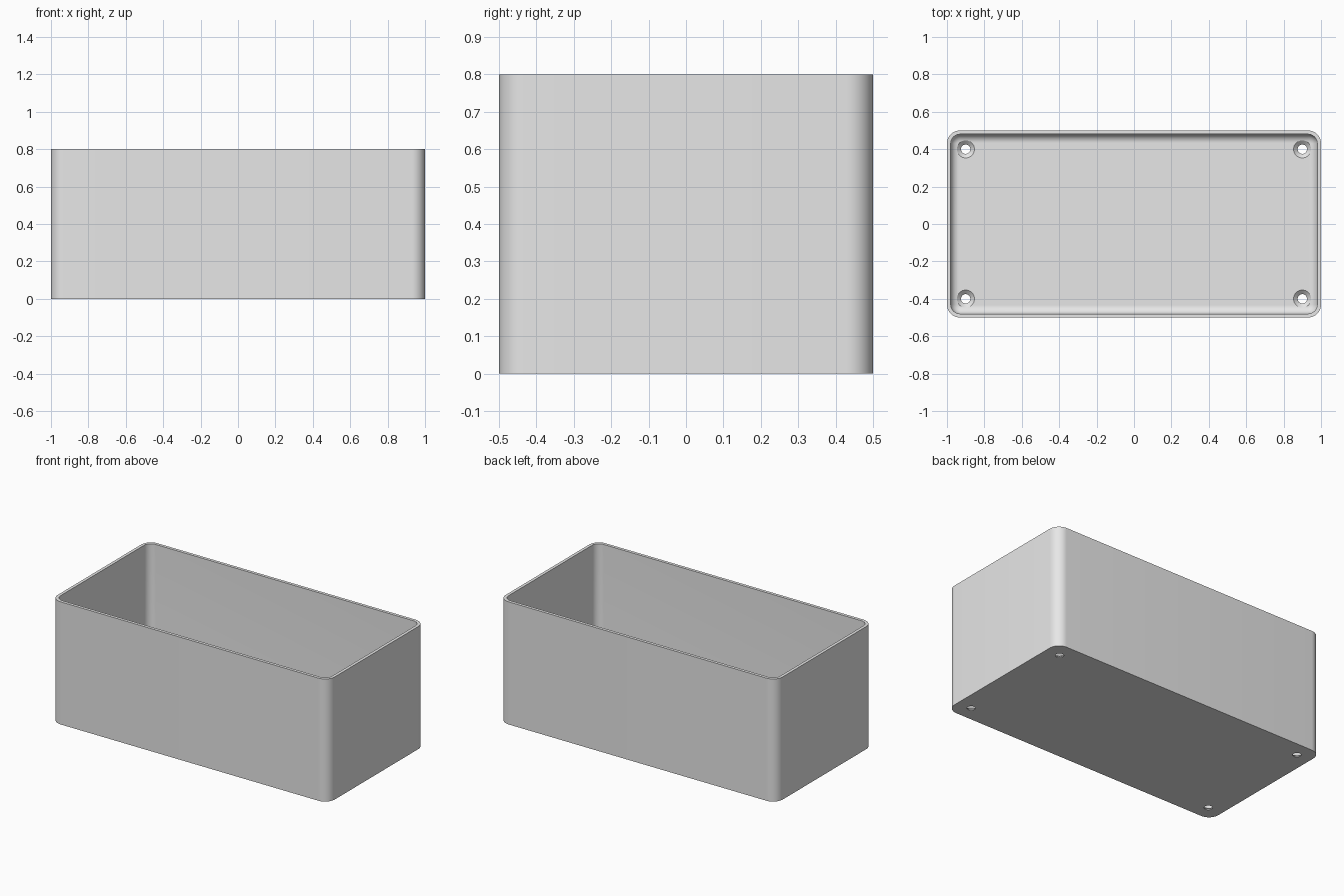
import bpy, bmesh, math

cube = bpy.data.objects.get("Cube")
if cube:
    bpy.data.objects.remove(cube, do_unlink=True)

HALF_X, HALF_Y, HEIGHT = 1.0, 0.5, 0.8
CORNER, WALL, FLOOR, FILLET = 0.07, 0.02, 0.025, 0.045
SEGMENTS = 12

grey = bpy.data.materials.new("light grey")
grey.use_nodes = True
colour = (0.8, 0.8, 0.8, 1)
grey.diffuse_color = colour
grey.node_tree.nodes["Principled BSDF"].inputs["Base Color"].default_value = colour


def make_object(name, bm):
    bmesh.ops.recalc_face_normals(bm, faces=bm.faces)
    mesh = bpy.data.meshes.new(name)
    bm.to_mesh(mesh)
    bm.free()
    mesh.materials.append(grey)
    obj = bpy.data.objects.new(name, mesh)
    bpy.context.collection.objects.link(obj)
    return obj


def loft(bm, rings):
    """Skin a stack of point rings and cap both ends."""
    loops = [[bm.verts.new(p) for p in ring] for ring in rings]
    for a, b in zip(loops, loops[1:]):
        for i in range(len(a)):
            j = (i + 1) % len(a)
            bm.faces.new((a[i], a[j], b[j], b[i]))
    bm.faces.new(loops[0])
    bm.faces.new(loops[-1])


def rounded_ring(inset, z):
    radius = CORNER - inset
    cx, cy = HALF_X - CORNER, HALF_Y - CORNER
    points = []
    for quarter, (sx, sy) in enumerate([(1, 1), (-1, 1), (-1, -1), (1, -1)]):
        for k in range(SEGMENTS + 1):
            a = (quarter + k / SEGMENTS) * math.pi / 2
            points.append((sx * cx + radius * math.cos(a),
                           sy * cy + radius * math.sin(a), z))
    return points


def circle_ring(x, y, radius, z, count=32):
    angles = [2 * math.pi * k / count for k in range(count)]
    return [(x + radius * math.cos(a), y + radius * math.sin(a), z) for a in angles]


# Open box: outer wall, rim, inner wall, then a rounded edge into the floor
rings = [rounded_ring(0, 0), rounded_ring(0, HEIGHT), rounded_ring(WALL, HEIGHT)]
for k in range(SEGMENTS + 1):
    a = k / SEGMENTS * math.pi / 2
    rings.append(rounded_ring(WALL + FILLET * (1 - math.cos(a)),
                              FLOOR + FILLET * (1 - math.sin(a))))
bm = bmesh.new()
loft(bm, rings)
box = make_object("box", bm)

# Countersunk screw holes in the four floor corners
bm = bmesh.new()
for x in (-0.9, 0.9):
    for y in (-0.4, 0.4):
        profile = [(0.025, -0.1), (0.025, 0.005), (0.047, FLOOR), (0.047, 0.15)]
        loft(bm, [circle_ring(x, y, r, z) for r, z in profile])
cutter = make_object("screw_hole_cutter", bm)
cutter.hide_render = True

cut = box.modifiers.new("screw holes", "BOOLEAN")
cut.operation = "DIFFERENCE"
cut.solver = "EXACT"
cut.object = cutter

bpy.ops.object.select_all(action="DESELECT")
box.select_set(True)
bpy.context.view_layer.objects.active = box
bpy.ops.object.modifier_apply(modifier=cut.name)
bpy.data.objects.remove(cutter, do_unlink=True)
bpy.ops.object.shade_smooth_by_angle(angle=math.radians(30))
